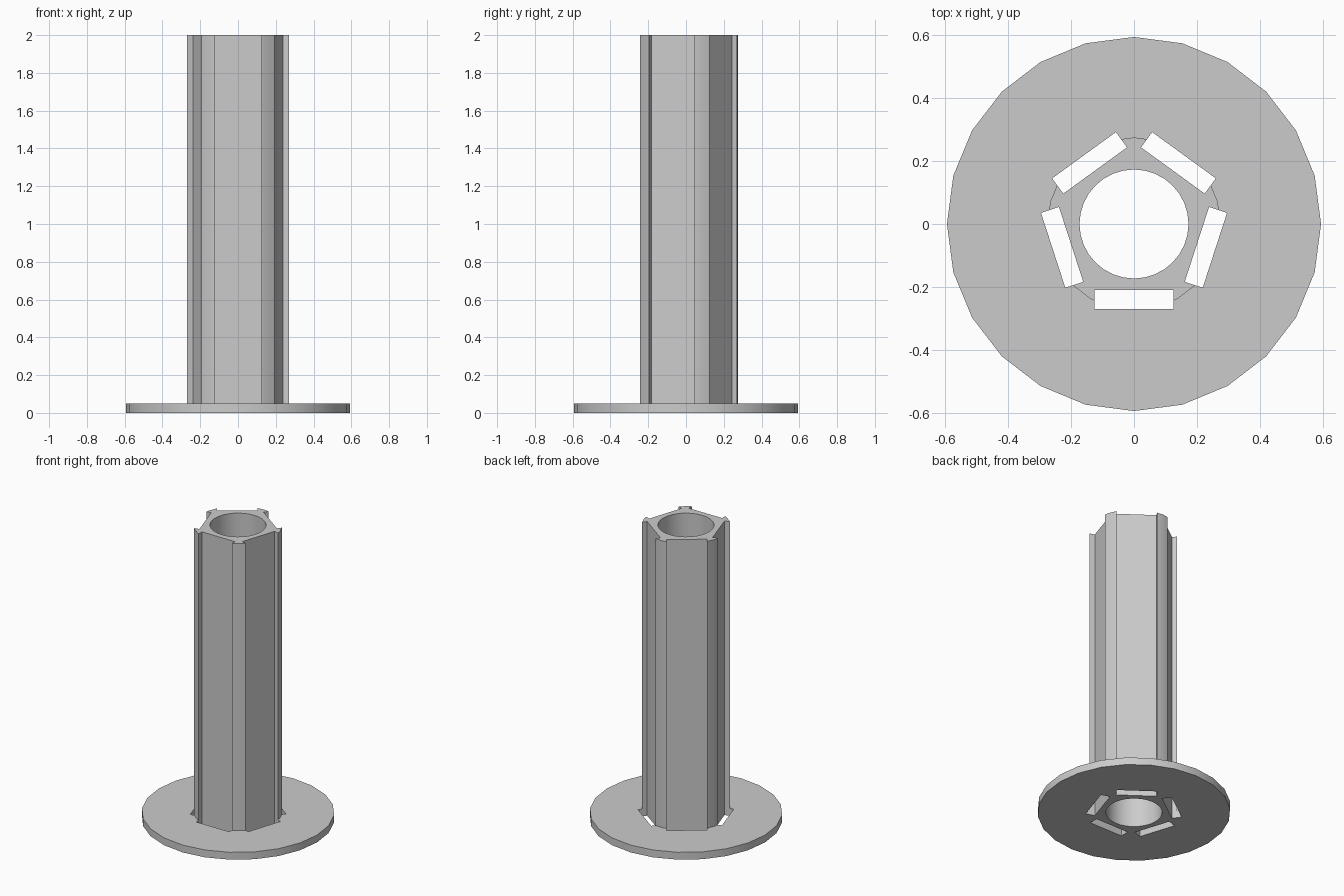
import bpy
import math
from mathutils import Matrix, Vector

cube = bpy.data.objects.get("Cube")
if cube:
    bpy.data.objects.remove(cube, do_unlink=True)

HEIGHT, FLANGE_TOP = 2.0, 0.05
FLANGE_R, COLUMN_R, BORE_R = 0.594, 0.275, 0.173
SLOT_INNER, SLOT_OUTER, SLOT_WIDTH = 0.21, 0.27, 0.25

grey = bpy.data.materials.new("plain grey")
grey.use_nodes = True
grey.diffuse_color = (0.6, 0.6, 0.6, 1)
grey.node_tree.nodes["Principled BSDF"].inputs["Base Color"].default_value = (0.6, 0.6, 0.6, 1)


def cylinder(name, radius, z0, z1, sides):
    bpy.ops.mesh.primitive_cylinder_add(vertices=sides, radius=radius, depth=z1 - z0,
                                        location=(0, 0, (z0 + z1) / 2))
    obj = bpy.context.object
    obj.name = name
    return obj


def slot_cutters(outer):
    """Five upright boxes around the axis, the first one facing the front."""
    boxes = []
    for i in range(5):
        bpy.ops.mesh.primitive_cube_add(size=1)
        box = bpy.context.object
        box.name = "slot_cutter"
        middle = Vector((0, -(SLOT_INNER + outer) / 2, HEIGHT / 2))
        size = Matrix.Diagonal((SLOT_WIDTH, outer - SLOT_INNER, HEIGHT + 1, 1))
        turn = Matrix.Rotation(math.tau * i / 5, 4, "Z")
        box.matrix_world = turn @ Matrix.Translation(middle) @ size
        boxes.append(box)
    return boxes


def carve(obj, cutters):
    """Cut the cutters out of the part, then remove them."""
    for cutter in cutters:
        cutter.hide_render = True
        mod = obj.modifiers.new("cut", "BOOLEAN")
        mod.operation = "DIFFERENCE"
        mod.solver = "EXACT"
        mod.object = cutter
    bpy.ops.object.select_all(action="DESELECT")
    obj.select_set(True)
    bpy.context.view_layer.objects.active = obj
    for mod in list(obj.modifiers):
        bpy.ops.object.modifier_apply(modifier=mod.name)
    for cutter in cutters:
        bpy.data.objects.remove(cutter, do_unlink=True)
    obj.data.materials.clear()
    obj.data.materials.append(grey)
    bpy.ops.object.shade_smooth_by_angle(angle=math.radians(30))


# Round base flange with five through slots and the bore
flange = cylinder("base_flange", FLANGE_R, 0, FLANGE_TOP, 24)
carve(flange, [cylinder("bore_cutter", BORE_R, -1, HEIGHT + 1, 32)] + slot_cutters(SLOT_OUTER))

# Hollow column with five open flats in line with the slots
column = cylinder("column", COLUMN_R, FLANGE_TOP, HEIGHT, 24)
carve(column, [cylinder("bore_cutter", BORE_R, -1, HEIGHT + 1, 32)] + slot_cutters(SLOT_OUTER + 0.1))
